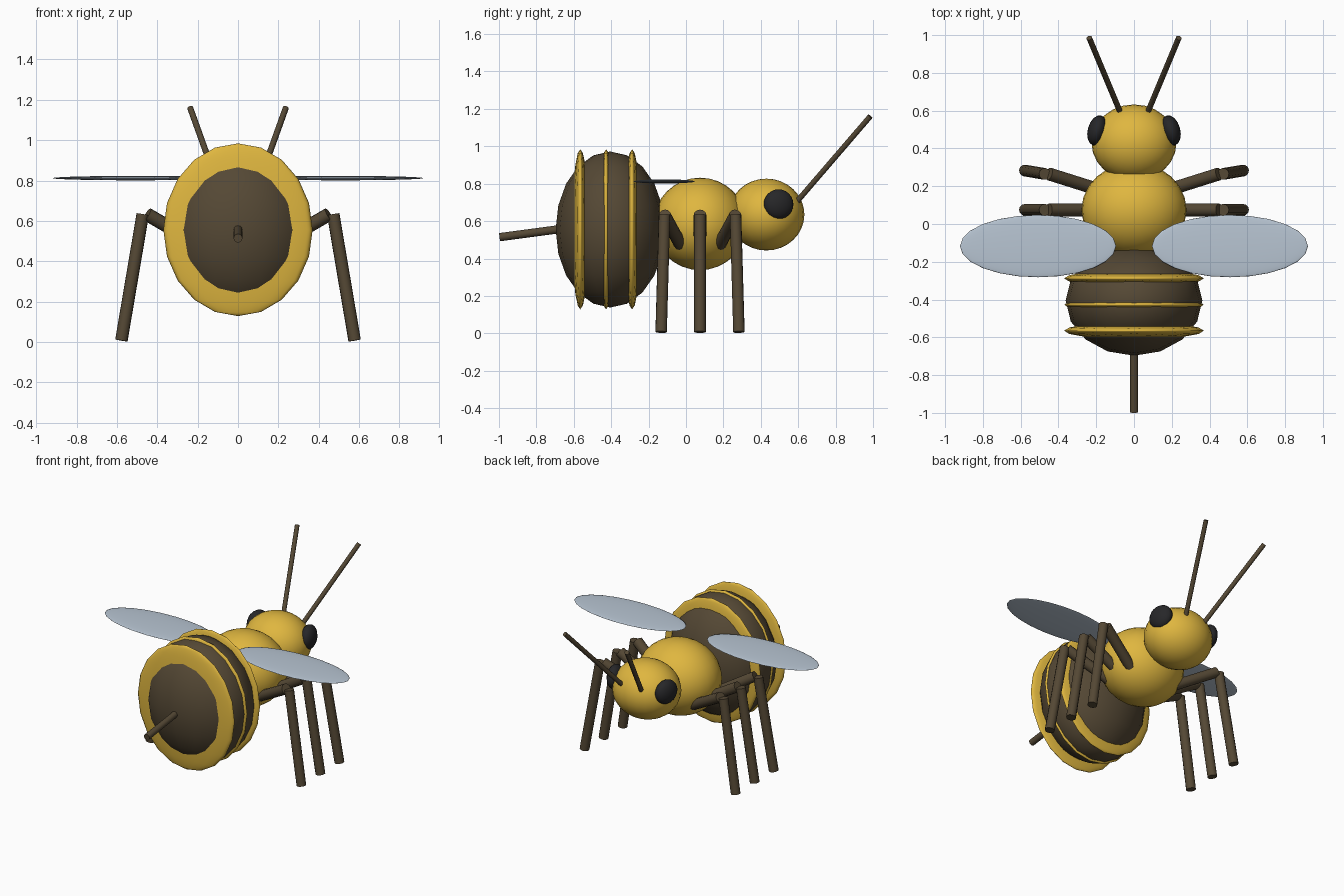
import bpy, math
from mathutils import Vector

if "Cube" in bpy.data.objects:
    bpy.data.objects.remove(bpy.data.objects["Cube"])


def material(name, rgb):
    m = bpy.data.materials.new(name)
    m.diffuse_color = (*rgb, 1)
    m.use_nodes = True
    m.node_tree.nodes["Principled BSDF"].inputs["Base Color"].default_value = m.diffuse_color
    return m


YELLOW = material("honey_yellow", (0.74, 0.47, 0.05))
BROWN = material("dark_brown", (0.09, 0.065, 0.035))
BLACK = material("eye_black", (0.02, 0.02, 0.022))
WING = material("pale_blue_grey", (0.48, 0.56, 0.65))


def finish(name, mat, angle):
    ob = bpy.context.object
    ob.name = name
    ob.data.materials.append(mat)
    bpy.ops.object.shade_smooth_by_angle(angle=math.radians(angle))
    return ob


def ellipsoid(name, loc, radii, mat, segs=24, rings=16, turn=0):
    bpy.ops.mesh.primitive_uv_sphere_add(segments=segs, ring_count=rings, radius=1,
                                         location=loc, rotation=(0, 0, turn))
    bpy.context.object.scale = radii
    return finish(name, mat, 60)


def rod(name, a, b, r, mat, sides=12):
    a, b = Vector(a), Vector(b)
    d = b - a
    bpy.ops.mesh.primitive_cylinder_add(vertices=sides, radius=r, depth=d.length,
                                        location=(a + b) / 2,
                                        rotation=d.to_track_quat('Z', 'Y').to_euler())
    return finish(name, mat, 40)


# Body
ellipsoid("thorax", (0, 0.075, 0.585), (0.278, 0.25, 0.247), YELLOW)
ellipsoid("head", (0, 0.43, 0.635), (0.225, 0.203, 0.192), YELLOW)
ellipsoid("abdomen", (0, -0.405, 0.555), (0.362, 0.292, 0.417), BROWN, 16, 10)

# Thin raised stripes around the abdomen
for i, y in enumerate((-0.565, -0.427, -0.288)):
    ellipsoid(f"stripe_{i + 1}", (0, y, 0.556), (0.37, 0.045, 0.428), YELLOW, 16, 10)

# Stinger
rod("stinger", (0, -0.6, 0.567), (0, -0.997, 0.514), 0.022, BROWN)

for s, side in ((1, "right"), (-1, "left")):
    # Eyes and antennae
    ellipsoid(f"{side}_eye", (s * 0.195, 0.495, 0.69), (0.05, 0.082, 0.08), BLACK,
              16, 12, s * math.radians(15))
    rod(f"{side}_antenna", (s * 0.07, 0.585, 0.695), (s * 0.237, 0.985, 1.16), 0.015, BROWN)
    # Flat wings
    ellipsoid(f"{side}_wing", (s * 0.508, -0.117, 0.812), (0.413, 0.165, 0.011), WING, 24, 12)
    # Three jointed legs on each side
    for part, y0, y1, y2 in (("rear", -0.03, -0.115, -0.133),
                             ("middle", 0.075, 0.075, 0.075),
                             ("front", 0.18, 0.265, 0.283)):
        rod(f"{side}_{part}_upper_leg", (s * 0.18, y0, 0.475), (s * 0.45, y1, 0.632), 0.034, BROWN)
        rod(f"{side}_{part}_lower_leg", (s * 0.472, y1, 0.633), (s * 0.578, y2, 0.007), 0.031, BROWN)
